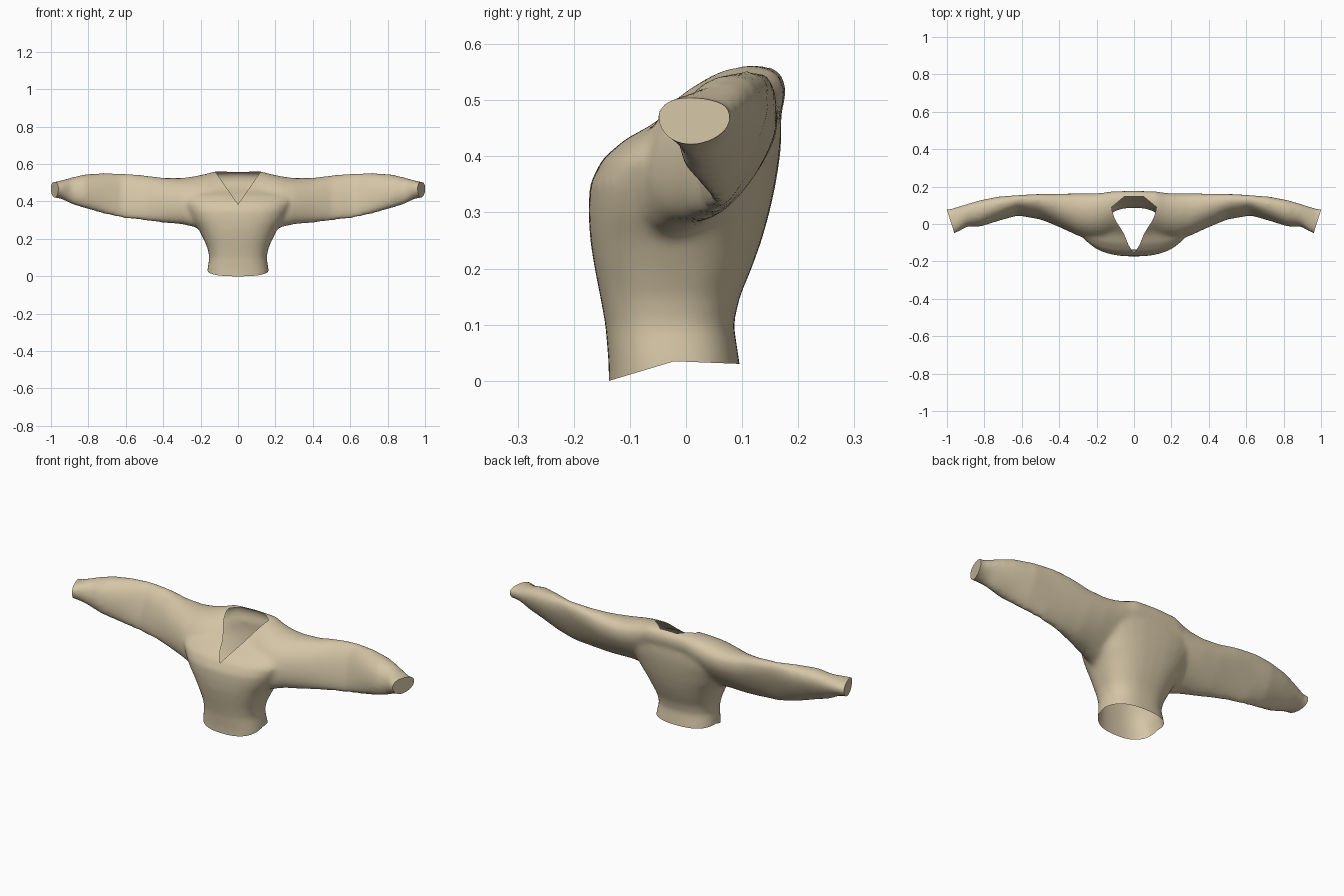
import bpy, bmesh, math
from mathutils import Vector

cube = bpy.data.objects.get("Cube")
if cube:
    bpy.data.objects.remove(cube, do_unlink=True)

cloth = bpy.data.materials.new("tan cloth")
cloth.use_nodes = True
colour = (0.66, 0.56, 0.38, 1)
cloth.diffuse_color = colour
bsdf = next(n for n in cloth.node_tree.nodes if n.type == 'BSDF_PRINCIPLED')
bsdf.inputs["Base Color"].default_value = colour
bsdf.inputs["Roughness"].default_value = 0.9

SIDES = 32
TAPER = 0.2  # sleeves are narrower along their lower edge


def oval(power):
    """Unit rounded outline; a higher power is squarer."""
    for i in range(SIDES):
        a = 2 * math.pi * i / SIDES
        c, s = math.cos(a), math.sin(a)
        yield (math.copysign(abs(c) ** (2 / power), c),
               math.copysign(abs(s) ** (2 / power), s))


def loft(name, rings):
    """Closed solid skinned over a list of equal rings."""
    bm = bmesh.new()
    loops = [[bm.verts.new(p) for p in ring] for ring in rings]
    for a, b in zip(loops, loops[1:]):
        for i in range(SIDES):
            j = (i + 1) % SIDES
            bm.faces.new((a[i], a[j], b[j], b[i]))
    bm.faces.new(loops[0])
    bm.faces.new(loops[-1])
    bmesh.ops.recalc_face_normals(bm, faces=bm.faces)
    mesh = bpy.data.meshes.new(name)
    bm.to_mesh(mesh)
    bm.free()
    obj = bpy.data.objects.new(name, mesh)
    bpy.context.collection.objects.link(obj)
    return obj


def cut(bm, planes, near):
    """Remove the cloth lying on the positive side of every plane."""
    for co, no in planes:
        faces = [f for f in bm.faces if near(f.calc_center_median())]
        geom = faces + list({e for f in faces for e in f.edges})
        geom += list({v for f in faces for v in f.verts})
        bmesh.ops.bisect_plane(bm, geom=geom, dist=1e-5, plane_co=co, plane_no=no)
    gone = []
    for f in bm.faces:
        c = f.calc_center_median()
        if near(c) and all((c - Vector(co)).dot(Vector(no)) > 0 for co, no in planes):
            gone.append(f)
    bmesh.ops.delete(bm, geom=gone, context='FACES')


# Torso, widening to the shoulder blades: height, half width, front y, back y
torso = [(-0.06, .168, -.138, .103), (.03, .165, -.138, .096), (.10, .153, -.144, .085),
         (.15, .163, -.153, .096), (.20, .185, -.163, .117), (.25, .210, -.171, .135),
         (.30, .245, -.174, .149), (.35, .272, -.172, .160), (.395, .30, -.150, .167),
         (.43, .305, -.110, .170), (.46, .28, -.056, .170), (.50, .20, -.012, .166)]
body = loft("sweater", [[(w * c, (f + b) / 2 + (b - f) / 2 * s, z) for c, s in oval(2.5)]
                        for z, w, f, b in torso])

# Shoulders and sleeves: x, front y, back y, bottom z, top z, backward lean of the top
arm = [(0, -.07, .128, .25, .564, .095), (.12, -.075, .13, .25, .562, .088),
       (.17, -.083, .134, .25, .548, .07), (.23, -.08, .14, .262, .535, .055),
       (.30, -.059, .145, .278, .525, .045), (.40, -.012, .145, .286, .526, .04),
       (.50, .033, .142, .298, .54, .04), (.62, .056, .136, .311, .551, .036),
       (.72, .022, .134, .335, .552, .03), (.82, -.012, .118, .364, .545, .025),
       (.89, -.012, .101, .386, .528, .018), (.94, -.042, .09, .412, .514, .008),
       (.98, -.058, .08, .422, .504, 0), (1.05, -.06, .08, .422, .504, 0)]
full = [(-s[0],) + s[1:] for s in arm[:0:-1]] + arm
sleeves = loft("sleeve_solid", [[(x, (f + b) / 2 + (b - f) / 2 * c * (1 + TAPER * s) + lean * s,
                                 (lo + hi) / 2 + (hi - lo) / 2 * s) for c, s in oval(2.1)]
                               for x, f, b, lo, hi, lean in full])

# Join the solids and blend them into one soft skin
union = body.modifiers.new("join", 'BOOLEAN')
union.operation = 'UNION'
union.solver = 'EXACT'
union.object = sleeves
remesh = body.modifiers.new("skin", 'REMESH')
remesh.mode = 'VOXEL'
remesh.voxel_size = 0.012
soft = body.modifiers.new("soften", 'SMOOTH')
soft.factor = 0.5
soft.iterations = 8
graph = bpy.context.evaluated_depsgraph_get()
mesh = bpy.data.meshes.new_from_object(body.evaluated_get(graph))
body.modifiers.clear()
body.data = mesh
bpy.data.objects.remove(sleeves, do_unlink=True)

bm = bmesh.new()
bm.from_mesh(mesh)

# Slanted cuffs, closed with flat ends
for side in (1, -1):
    cut(bm, [((side * .98, .012, 0), (side, -.32, 0))], lambda c: c.x * side > .85)
bmesh.ops.holes_fill(bm, edges=[e for e in bm.edges if e.is_boundary], sides=0)

# Hem dipping at the front
cut(bm, [((0, -.137, 0), (0, .3, -1)), ((0, 0, .034), (0, -.04, -1))],
    lambda c: c.z < .08)

# V neck with a rounded back edge
neck = [((0, .148, 0), (0, -1, 0))]
for side in (1, -1):
    neck.append(((0, 0, .385), (-side * .17, 0, .118)))
    neck.append(((side * .06, .14, 0), (-side * .05, -.06, 0)))
cut(bm, neck, lambda c: abs(c.x) < .17 and c.z > .36)

bmesh.ops.recalc_face_normals(bm, faces=bm.faces)
bm.to_mesh(mesh)
bm.free()
mesh.name = "sweater"
mesh.materials.clear()
mesh.materials.append(cloth)

bpy.ops.object.select_all(action='DESELECT')
body.select_set(True)
bpy.context.view_layer.objects.active = body
bpy.ops.object.shade_smooth_by_angle(angle=math.radians(40))
